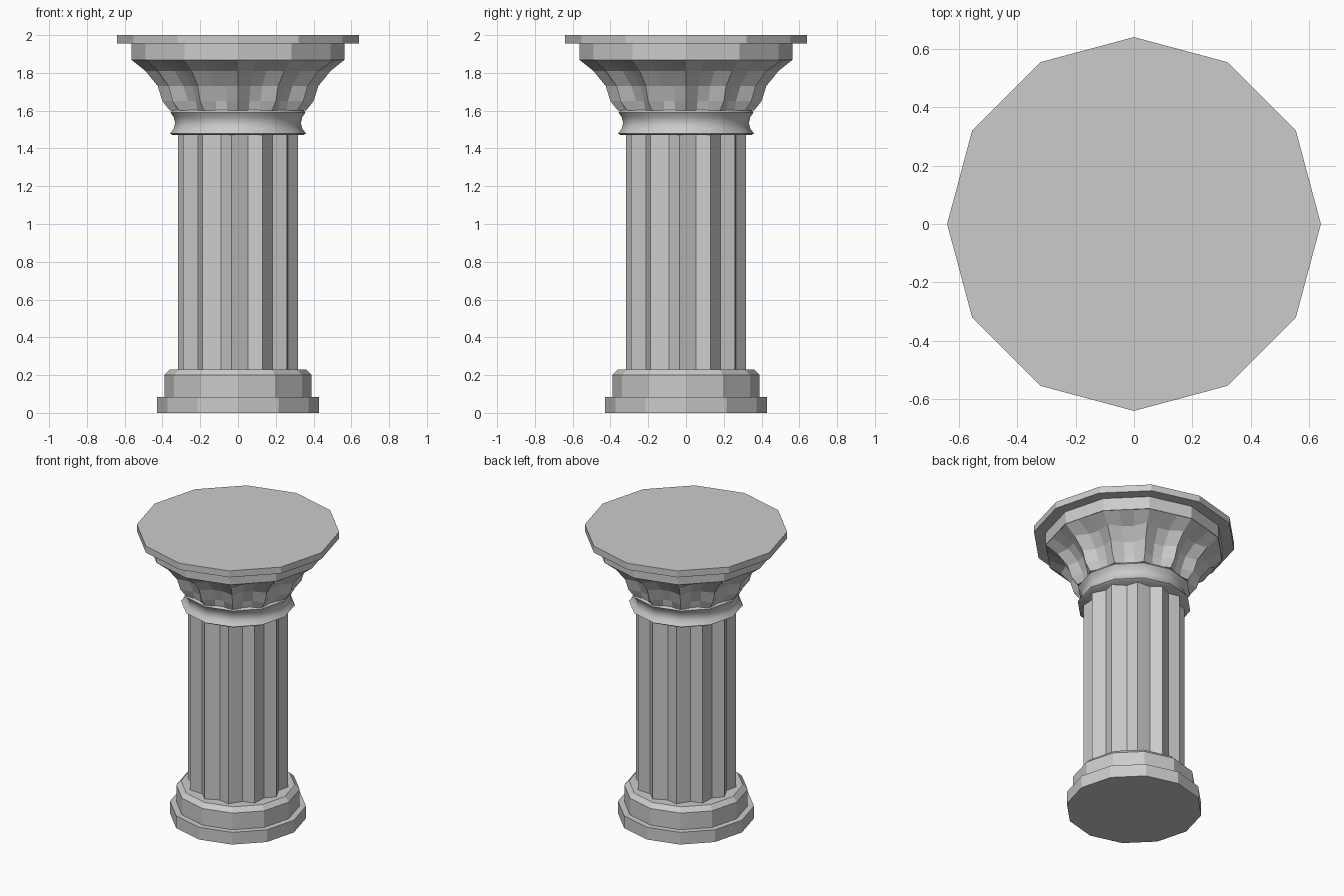
import bpy, bmesh
from math import radians, cos, sin

SIDES = 12
STEP = 360 / SIDES

cube = bpy.data.objects.get("Cube")
if cube:
    bpy.data.objects.remove(cube, do_unlink=True)

stone = bpy.data.materials.new("grey_stone")
stone.use_nodes = True
grey = (0.6, 0.6, 0.6, 1)
stone.diffuse_color = grey
stone.node_tree.nodes["Principled BSDF"].inputs["Base Color"].default_value = grey


def loft(name, rings, smooth=False):
    """Skin a stack of rings, each (height, [(angle, radius), ...] for one sector)."""
    bm = bmesh.new()
    loops = []
    for z, sector in rings:
        loop = []
        for k in range(SIDES):
            for angle, r in sector:
                a = radians(k * STEP + angle)
                loop.append(bm.verts.new((r * cos(a), r * sin(a), z)))
        loops.append(loop)
    n = len(loops[0])
    for low, high in zip(loops, loops[1:]):
        for i in range(n):
            j = (i + 1) % n
            bm.faces.new((low[i], low[j], high[j], high[i]))
    bm.faces.new(loops[0][::-1])
    bm.faces.new(loops[-1])
    mesh = bpy.data.meshes.new(name)
    bm.to_mesh(mesh)
    bm.free()
    mesh.materials.append(stone)
    obj = bpy.data.objects.new(name, mesh)
    bpy.context.collection.objects.link(obj)
    if smooth:
        bpy.ops.object.select_all(action="DESELECT")
        obj.select_set(True)
        bpy.context.view_layer.objects.active = obj
        bpy.ops.object.shade_smooth_by_angle(angle=radians(40))
    return obj


def turned(name, profile, smooth=False):
    """Twelve-sided part from (radius, height) pairs."""
    return loft(name, [(z, [(0, r)]) for r, z in profile], smooth)


# Stepped base
turned("base_plinth", [(0.43, 0.0), (0.43, 0.085)])
turned("base_drum", [(0.39, 0.08), (0.39, 0.2), (0.36, 0.23)])

# Shaft with V-shaped flutes
flutes = [(-6, 0.32), (11, 0.28)]
loft("shaft", [(0.22, flutes), (1.48, flutes)])

# Hollowed neck ring
turned("neck_ring", [(0.345, 1.47), (0.36, 1.48), (0.34, 1.505), (0.333, 1.535),
                     (0.34, 1.565), (0.357, 1.59), (0.345, 1.605)], smooth=True)

# Flared capital: a ridge at each corner with a scooped flute between
profile = [(1.6, 0.36, 0.335), (1.65, 0.4, 0.345), (1.73, 0.425, 0.375),
           (1.81, 0.49, 0.44), (1.87, 0.565, 0.548)]
loft("capital", [(z, [(0, ridge), (10, scoop), (20, scoop)])
                 for z, ridge, scoop in profile])

# Top slabs
turned("lower_slab", [(0.565, 1.868), (0.565, 1.957)])
turned("top_slab", [(0.64, 1.955), (0.64, 2.0)])
